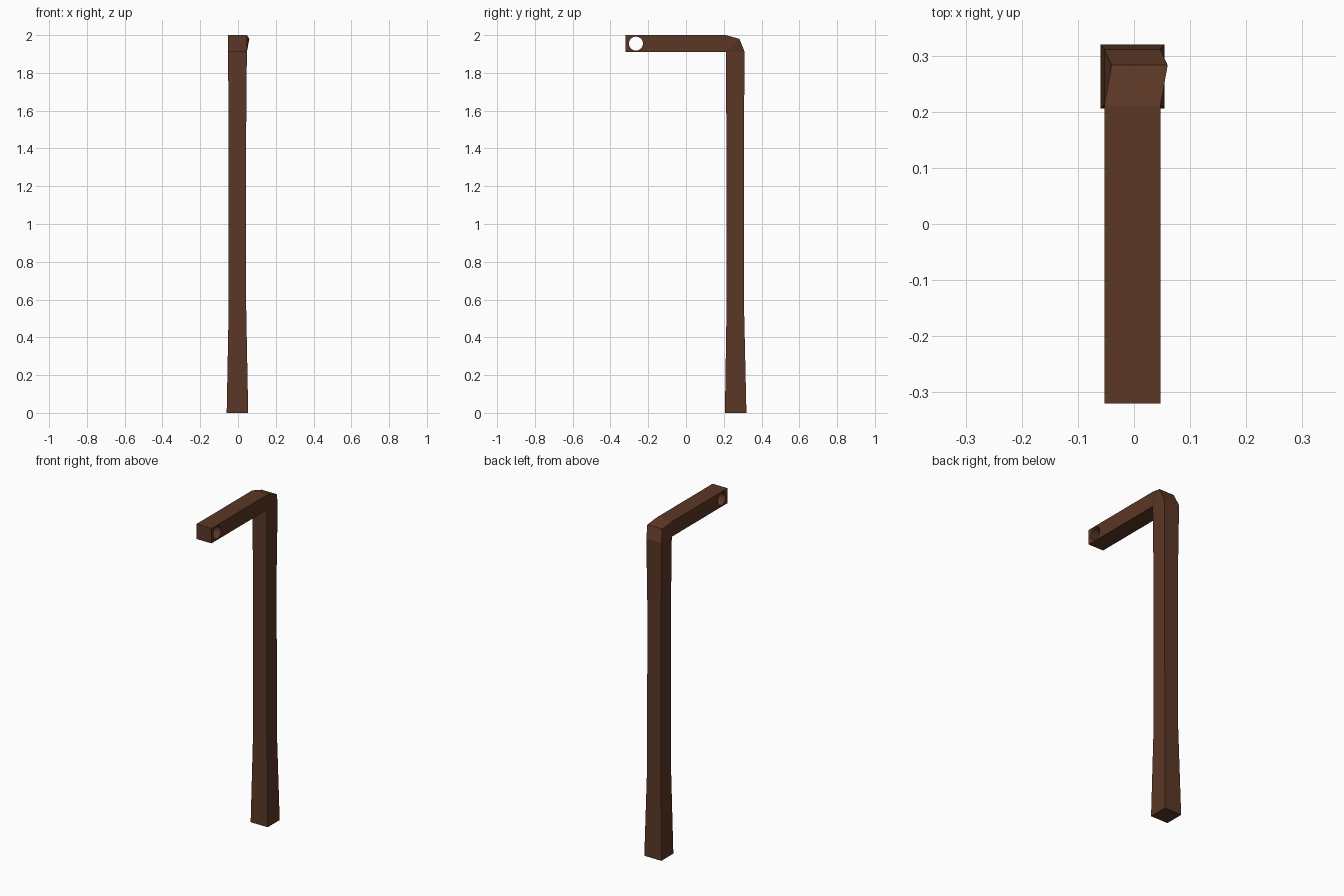
import bpy, bmesh, math

if "Cube" in bpy.data.objects:
    bpy.data.objects.remove(bpy.data.objects["Cube"])

wood = bpy.data.materials.new("dark brown wood")
wood.diffuse_color = (0.105, 0.038, 0.019, 1)
wood.use_nodes = True
wood.node_tree.nodes["Principled BSDF"].inputs["Base Color"].default_value = wood.diffuse_color

CX, CY = -0.003, 0.263          # post axis
W = 0.05                        # half width of the arm


def square(z, h, cy=CY):
    """Horizontal ring: two inner (-y) corners, then two outer (+y) corners."""
    return [(CX - h, cy - h, z), (CX + h, cy - h, z),
            (CX + h, cy + h, z), (CX - h, cy + h, z)]


def arm_ring(y):
    """Vertical ring: two lower corners, then two upper corners."""
    return [(CX - W, y, 1.91), (CX + W, y, 1.91),
            (CX + W, y, 2.0), (CX - W, y, 2.0)]


# Tapered post, bent corner with a slightly skewed outer edge, then the arm
inner = [(CX - W, 0.211, 1.91), (CX + W, 0.211, 1.91)]
rings = [
    square(0, 0.057),
    square(0.55, 0.0465, 0.261),
    square(1.52, 0.0465, 0.26),
    inner + [(CX + W, 0.311, 1.91), (CX - W, 0.311, 1.91)],
    inner + [(0.06, 0.283, 1.98), (-0.04, 0.283, 1.98)],
    arm_ring(0.211),
    arm_ring(-0.32),
]
bm = bmesh.new()
loops = [[bm.verts.new(p) for p in r] for r in rings]
for a, b in zip(loops, loops[1:]):
    for i in range(4):
        j = (i + 1) % 4
        bm.faces.new((a[i], a[j], b[j], b[i]))
bm.faces.new(loops[0][::-1])
bm.faces.new(loops[-1])
bmesh.ops.remove_doubles(bm, verts=bm.verts, dist=0.0005)
bmesh.ops.recalc_face_normals(bm, faces=bm.faces)
mesh = bpy.data.meshes.new("bent_post")
bm.to_mesh(mesh)
bm.free()
post = bpy.data.objects.new("bent_post", mesh)
bpy.context.collection.objects.link(post)
mesh.materials.append(wood)

# Round hole through the end of the arm
bpy.ops.mesh.primitive_cylinder_add(vertices=32, radius=0.037, depth=0.4,
                                    location=(0, -0.265, 1.955),
                                    rotation=(0, math.pi / 2, 0))
cutter = bpy.context.object
cutter.name = "hole_cutter"
cutter.data.materials.append(wood)
mod = post.modifiers.new("hole", 'BOOLEAN')
mod.operation = 'DIFFERENCE'
mod.solver = 'EXACT'
mod.object = cutter
bpy.context.view_layer.objects.active = post
bpy.ops.object.modifier_apply(modifier=mod.name)
bpy.data.objects.remove(cutter)
